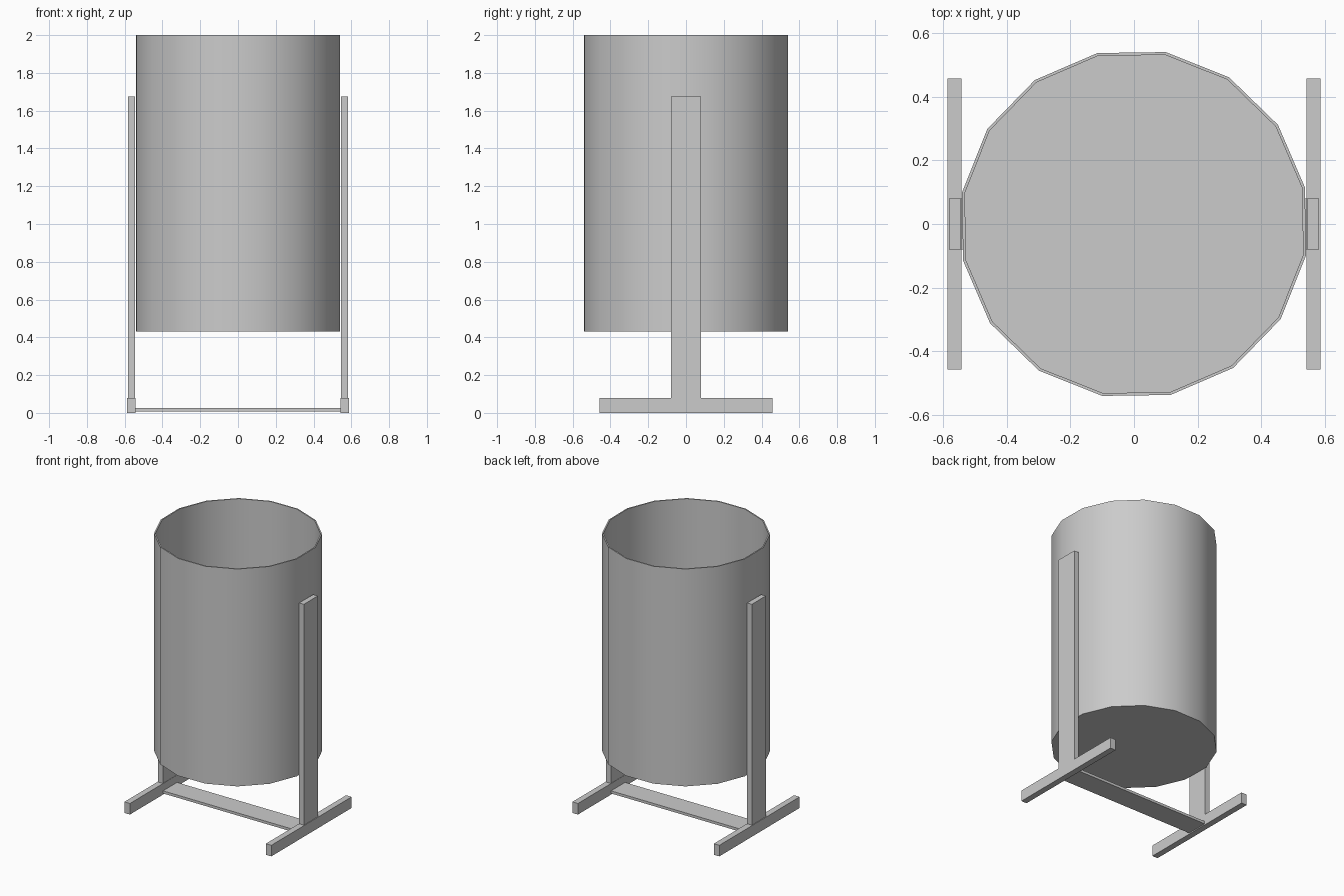
import bpy
import bmesh
import math
from mathutils import Matrix

if "Cube" in bpy.data.objects:
    bpy.data.objects.remove(bpy.data.objects["Cube"], do_unlink=True)

# One plain grey metal
grey = bpy.data.materials.new("grey_metal")
colour = (0.6, 0.6, 0.6, 1.0)
grey.use_nodes = True
grey.diffuse_color = colour
grey.node_tree.nodes["Principled BSDF"].inputs["Base Color"].default_value = colour


def add_object(name, bm):
    bmesh.ops.recalc_face_normals(bm, faces=bm.faces)
    mesh = bpy.data.meshes.new(name)
    bm.to_mesh(mesh)
    bm.free()
    mesh.materials.append(grey)
    obj = bpy.data.objects.new(name, mesh)
    bpy.context.collection.objects.link(obj)
    return obj


def box(name, low, high):
    size = [b - a for a, b in zip(low, high)]
    centre = [(a + b) / 2 for a, b in zip(low, high)]
    bm = bmesh.new()
    bmesh.ops.create_cube(bm, size=1, matrix=Matrix.Translation(centre) @ Matrix.Diagonal((*size, 1)))
    return add_object(name, bm)


# Open drum: a lathed wall with a rim and a thin floor
SIDES, RADIUS, WALL = 16, 0.55, 0.009
BOTTOM, TOP = 0.43, 2.0
bm = bmesh.new()
profile = [(RADIUS, BOTTOM), (RADIUS, TOP),
           (RADIUS - WALL, TOP), (RADIUS - WALL, BOTTOM + WALL)]
rings = []
for r, z in profile:
    ring = []
    for i in range(SIDES):
        a = math.tau * (i + 0.5) / SIDES + math.radians(0.8)
        ring.append(bm.verts.new((r * math.cos(a), r * math.sin(a), z)))
    rings.append(ring)
for lower, upper in zip(rings, rings[1:]):
    for i in range(SIDES):
        j = (i + 1) % SIDES
        bm.faces.new((lower[i], lower[j], upper[j], upper[i]))
bm.faces.new(rings[0])
bm.faces.new(rings[-1])
drum = add_object("drum", bm)
bpy.ops.object.select_all(action='DESELECT')
drum.select_set(True)
bpy.context.view_layer.objects.active = drum
bpy.ops.object.shade_smooth_by_angle(angle=math.radians(30))

# Stand: a foot and an upright on each side
for side, s in (("left", 1), ("right", -1)):
    for part, x0, x1, y, z0, z1 in (("foot", 0.543, 0.587, 0.458, 0, 0.08),
                                    ("upright", 0.545, 0.582, 0.08, 0.08, 1.675)):
        xs = sorted((s * x0, s * x1))
        box(f"{side}_{part}", (xs[0], -y, z0), (xs[1], y, z1))

# Flat bar joining the feet
box("cross_bar", (-0.543, -0.08, 0.008), (0.543, 0.08, 0.027))
